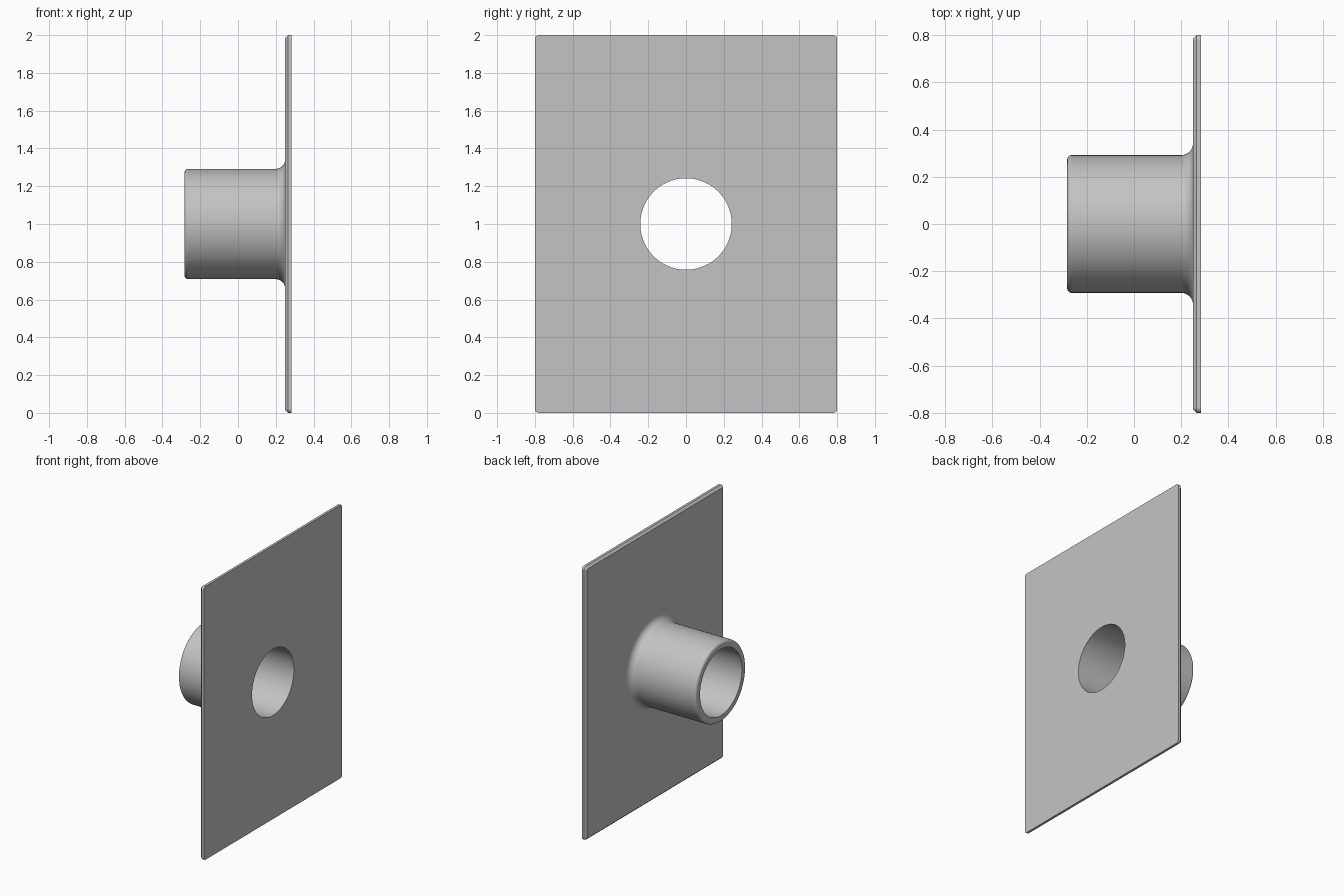
import bpy
import bmesh
from math import sin, cos, pi

cube = bpy.data.objects.get("Cube")
if cube:
    bpy.data.objects.remove(cube, do_unlink=True)

QUARTER = 24          # segments per quarter turn
BACK, FACE, TIP = 0.283, 0.25, -0.283
OUTER, INNER = 0.292, 0.242
FILLET, ROUND, CHAMFER, CORNER = 0.05, 0.02, 0.015, 0.022
MID_Z = 1.0


def section(x, half_y, half_z, r):
    """Rounded rectangle across x; a circle when both halves equal r."""
    pts = []
    for q in range(4):
        sy = 1 if q in (0, 3) else -1
        sz = 1 if q in (0, 1) else -1
        for i in range(QUARTER + 1):
            a = (q + i / QUARTER) * pi / 2
            pts.append((x, sy * (half_y - r) + r * cos(a),
                        MID_Z + sz * (half_z - r) + r * sin(a)))
    return pts


def circle(x, r):
    return section(x, r, r, r)


def arc(cx, cr, radius, start, end, steps=8):
    """Circles following an arc in the (x, radius) plane."""
    angles = [start + (end - start) * i / steps for i in range(steps + 1)]
    return [circle(cx + radius * cos(a), cr + radius * sin(a)) for a in angles]


# Plate: back face, straight rim, chamfered front rim
rings = [circle(BACK, INNER),
         section(BACK, 0.8, 1.0, CORNER),
         section(FACE + CHAMFER, 0.8, 1.0, CORNER),
         section(FACE, 0.8 - CHAMFER, 1.0 - CHAMFER, CORNER - CHAMFER)]
# Fillet into the tube, then the rounded tip and the bore
rings += arc(FACE - FILLET, OUTER + FILLET, FILLET, 0, -pi / 2)
rings += arc(TIP + ROUND, OUTER - ROUND, ROUND, pi / 2, pi)
rings.append(circle(TIP, INNER))

# Skin the closed loop of sections
bm = bmesh.new()
loops = [[bm.verts.new(p) for p in ring] for ring in rings]
for k, a in enumerate(loops):
    b = loops[(k + 1) % len(loops)]
    for i in range(len(a)):
        j = (i + 1) % len(a)
        bm.faces.new((a[i], a[j], b[j], b[i]))
bmesh.ops.remove_doubles(bm, verts=bm.verts, dist=0.00001)
bmesh.ops.recalc_face_normals(bm, faces=bm.faces)

mesh = bpy.data.meshes.new("flanged_tube")
bm.to_mesh(mesh)
bm.free()
obj = bpy.data.objects.new("flanged_tube", mesh)
bpy.context.collection.objects.link(obj)

# Plain grey finish
grey = bpy.data.materials.new("grey")
grey.use_nodes = True
colour = (0.55, 0.55, 0.55, 1)
grey.diffuse_color = colour
grey.node_tree.nodes["Principled BSDF"].inputs["Base Color"].default_value = colour
mesh.materials.append(grey)

# Smooth curves, crisp edges, flat plate faces
bpy.ops.object.select_all(action="DESELECT")
obj.select_set(True)
bpy.context.view_layer.objects.active = obj
bpy.ops.object.shade_smooth_by_angle(angle=pi / 6)
weighted = obj.modifiers.new("flat_shading", "WEIGHTED_NORMAL")
weighted.keep_sharp = True
